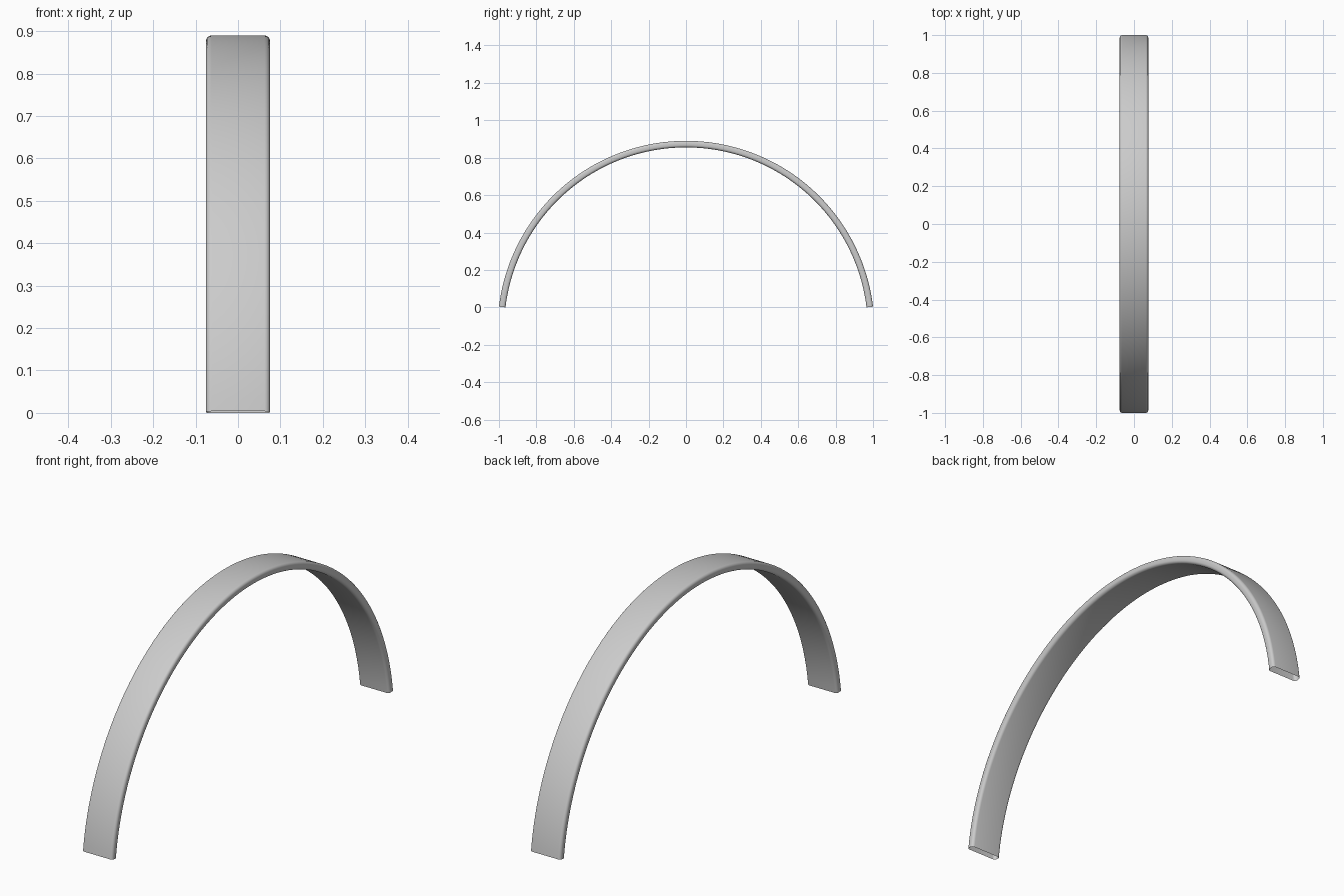
import bpy, bmesh, math

if "Cube" in bpy.data.objects:
    bpy.data.objects.remove(bpy.data.objects["Cube"])

R_OUT, THICK, HALF_W, CORNER = 1.0073, 0.035, 0.0755, 0.013
R_MID = R_OUT - THICK / 2
Z_CENTRE = 0.89 - R_OUT
START = math.asin(0.1203)          # radial cut of the feet
STEPS, CORNER_STEPS = 96, 5


def rounded_section():
    """Rounded rectangle as (x, radial offset) points."""
    pts = []
    for k, (sx, sr) in enumerate([(1, 1), (-1, 1), (-1, -1), (1, -1)]):
        for i in range(CORNER_STEPS + 1):
            a = math.pi / 2 * (k + i / CORNER_STEPS)
            pts.append((sx * (HALF_W - CORNER) + CORNER * math.cos(a),
                        sr * (THICK / 2 - CORNER) + CORNER * math.sin(a)))
    return pts


# Arched band: rounded section swept along the arc, open at both feet
bm = bmesh.new()
section = rounded_section()
rings = []
for s in range(STEPS + 1):
    a = START + (math.pi - 2 * START) * s / STEPS
    rings.append([bm.verts.new((x, (R_MID + r) * math.cos(a),
                                Z_CENTRE + (R_MID + r) * math.sin(a)))
                  for x, r in section])
n = len(section)
for r0, r1 in zip(rings, rings[1:]):
    for i in range(n):
        j = (i + 1) % n
        bm.faces.new((r0[i], r0[j], r1[j], r1[i]))

# Make the walls face outward
bm.normal_update()
top = max(bm.faces, key=lambda f: f.calc_center_median().z)
if top.normal.z < 0:
    bmesh.ops.reverse_faces(bm, faces=bm.faces[:])

mesh = bpy.data.meshes.new("arched_band")
bm.to_mesh(mesh)
bm.free()
band = bpy.data.objects.new("arched_band", mesh)
bpy.context.collection.objects.link(band)
bpy.context.view_layer.objects.active = band
band.select_set(True)
bpy.ops.object.shade_smooth_by_angle(angle=math.radians(40))
